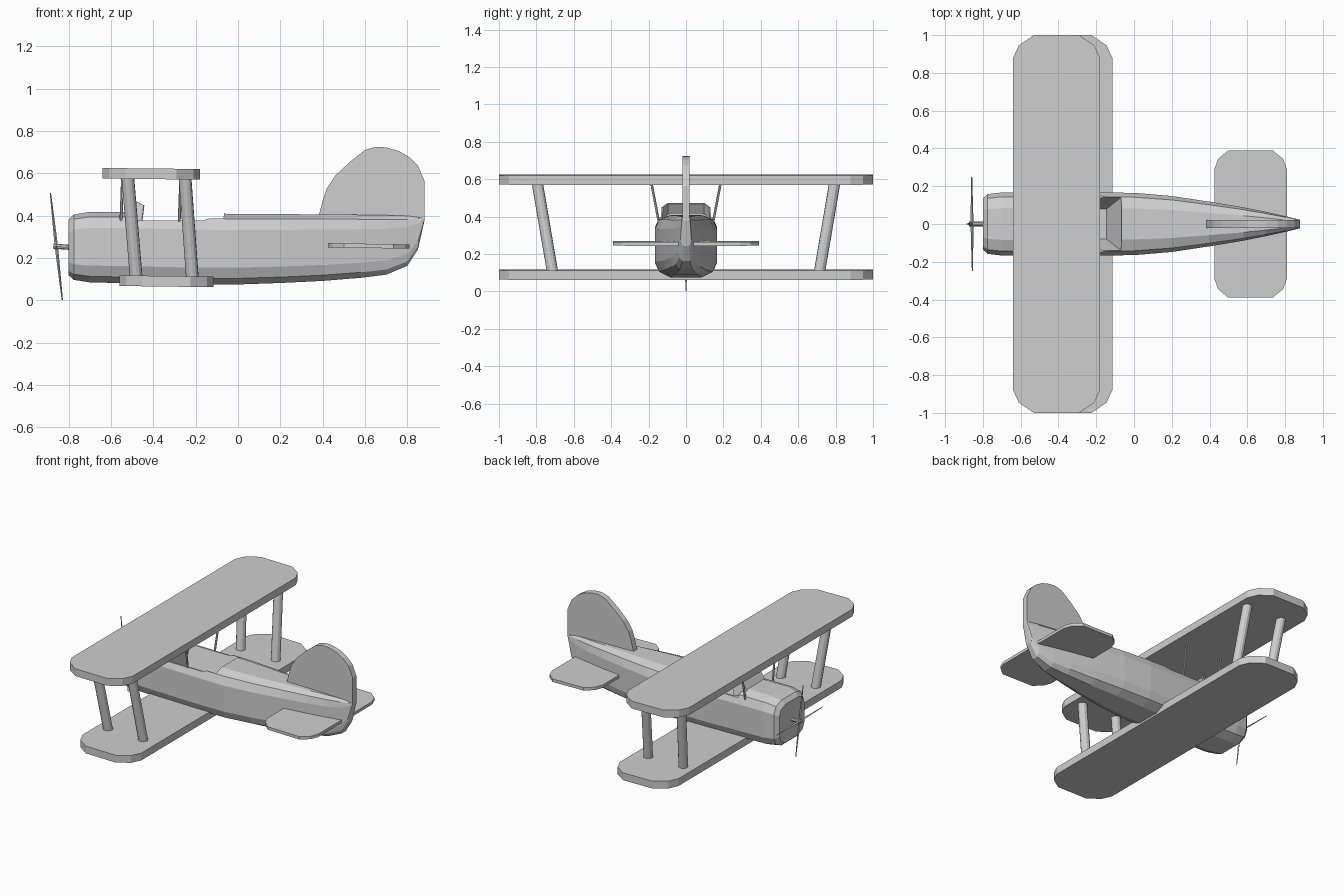
import bpy, bmesh, math
from mathutils import Vector

if "Cube" in bpy.data.objects:
    bpy.data.objects.remove(bpy.data.objects["Cube"])

grey = bpy.data.materials.new("light grey")
grey.diffuse_color = (0.62, 0.62, 0.62, 1)
grey.use_nodes = True
grey.node_tree.nodes["Principled BSDF"].inputs["Base Color"].default_value = grey.diffuse_color


def make(name, bm):
    bmesh.ops.recalc_face_normals(bm, faces=bm.faces[:])
    me = bpy.data.meshes.new(name)
    bm.to_mesh(me)
    bm.free()
    me.materials.append(grey)
    ob = bpy.data.objects.new(name, me)
    bpy.context.collection.objects.link(ob)
    return ob


def loft(name, rings):
    """Skin a list of equal-length rings and cap both ends."""
    bm = bmesh.new()
    vs = [[bm.verts.new(p) for p in r] for r in rings]
    n = len(vs[0])
    for a, b in zip(vs, vs[1:]):
        for i in range(n):
            j = (i + 1) % n
            bm.faces.new((a[i], a[j], b[j], b[i]))
    bm.faces.new(vs[0])
    bm.faces.new(vs[-1])
    return make(name, bm)


def rod(name, a, b, r1, r2, sides):
    """Tapered rod from a to b."""
    a, b = Vector(a), Vector(b)
    rot = (b - a).to_track_quat('Z', 'Y')
    ring = [Vector((math.cos(t), math.sin(t), 0))
            for t in (2 * math.pi * i / sides for i in range(sides))]
    return loft(name, [[a + rot @ (v * r1) for v in ring],
                       [b + rot @ (v * r2) for v in ring]])


def slab(name, x0, x1, half, z_front, z_back, thick, cx, cy):
    """Flat wing with clipped corners, slightly tilted along x."""
    quarter = [(0, cy), (0.28 * cx, 0.45 * cy), (cx, 0)]
    tip = [(x0 + dx, half - dy) for dx, dy in quarter]
    tip += [(x1 - dx, half - dy) for dx, dy in reversed(quarter)]
    outline = tip + [(x, -y) for x, y in reversed(tip)]

    def z(x):
        return z_front + (z_back - z_front) * (x - x0) / (x1 - x0)
    return loft(name, [[(x, y, z(x)) for x, y in outline],
                       [(x, y, z(x) + thick) for x, y in outline]])


# Fuselage: rounded box section along x (x, half width, bottom, top)
half_sec = [(0.50, 1.0), (0.86, 0.86), (1.0, 0.55), (1.0, -0.5),
            (0.86, -0.80), (0.5, -0.97)]
section = half_sec + [(-y, z) for y, z in reversed(half_sec)]
stations = [(-0.80, 0.135, 0.115, 0.38), (-0.775, 0.158, 0.092, 0.405),
            (-0.70, 0.167, 0.080, 0.418), (-0.50, 0.167, 0.075, 0.418),
            (-0.25, 0.167, 0.070, 0.412), (0.0, 0.165, 0.070, 0.408),
            (0.20, 0.148, 0.077, 0.407), (0.40, 0.118, 0.087, 0.406),
            (0.58, 0.088, 0.102, 0.404), (0.70, 0.064, 0.117, 0.402),
            (0.80, 0.042, 0.160, 0.399), (0.85, 0.030, 0.240, 0.397),
            (0.88, 0.022, 0.375, 0.395)]
fuselage = loft("fuselage", [
    [(x, w * y, (lo + hi) / 2 + (hi - lo) / 2 * z) for y, z in section]
    for x, w, lo, hi in stations])

# Cockpit: lowered rim, then a pit with sloping walls
rim = [(-0.50, 0.376), (-0.17, 0.376), (-0.055, 0.412), (-0.055, 0.6), (-0.50, 0.6)]
cut_rim = loft("rim_cutter", [[(x, y, z) for x, z in rim] for y in (-0.3, 0.3)])
cut_pit = loft("pit_cutter", [
    [(-0.46, -0.08, 0.22), (-0.145, -0.08, 0.22), (-0.145, 0.08, 0.22), (-0.46, 0.08, 0.22)],
    [(-0.46, -0.14, 0.38), (-0.07, -0.14, 0.38), (-0.07, 0.14, 0.38), (-0.46, 0.14, 0.38)],
    [(-0.46, -0.14, 0.5), (-0.05, -0.14, 0.5), (-0.05, 0.14, 0.5), (-0.46, 0.14, 0.5)]])
bpy.context.view_layer.objects.active = fuselage
for cutter in (cut_rim, cut_pit):
    mod = fuselage.modifiers.new("cut", 'BOOLEAN')
    mod.operation, mod.object, mod.solver = 'DIFFERENCE', cutter, 'EXACT'
    bpy.ops.object.modifier_apply(modifier=mod.name)
    bpy.data.objects.remove(cutter)

# Windscreen: centre pane with swept side panes
low = [(-0.455, -0.135, 0.37), (-0.545, -0.10, 0.39), (-0.545, 0.10, 0.39), (-0.455, 0.135, 0.37)]
top = [(-0.445, -0.13, 0.45), (-0.49, -0.10, 0.472), (-0.49, 0.10, 0.472), (-0.445, 0.13, 0.45)]
bm = bmesh.new()
lv, tv = [bm.verts.new(p) for p in low], [bm.verts.new(p) for p in top]
for i in range(3):
    bm.faces.new((lv[i], lv[i + 1], tv[i + 1], tv[i]))
make("windscreen", bm).modifiers.new("thickness", 'SOLIDIFY').thickness = 0.008

# Wings and tailplane
slab("upper_wing", -0.64, -0.18, 1.0, 0.575, 0.57, 0.05, 0.11, 0.12)
slab("lower_wing", -0.56, -0.115, 1.0, 0.068, 0.062, 0.05, 0.11, 0.12)
slab("tailplane", 0.425, 0.81, 0.39, 0.25, 0.244, 0.02, 0.075, 0.10)

# Tail fin
fin = [(0.38, 0.395), (0.40, 0.47), (0.42, 0.53), (0.46, 0.59), (0.53, 0.655),
       (0.60, 0.71), (0.65, 0.725), (0.70, 0.722), (0.76, 0.705), (0.81, 0.675),
       (0.85, 0.635), (0.88, 0.565), (0.88, 0.38)]
loft("tail_fin", [[(x, y, z) for x, z in fin] for y in (-0.02, 0.02)])

# Struts between the wings, and thin struts over the fuselage
for side, s in (("left", -1), ("right", 1)):
    for place, xt, xb in (("front", -0.52, -0.48), ("rear", -0.25, -0.215)):
        rod(f"{place}_{side}_wing_strut", (xt, s * 0.795, 0.58), (xb, s * 0.713, 0.10),
            0.03, 0.03, 12)
    for place, xt in (("front", -0.545), ("rear", -0.27)):
        rod(f"{place}_{side}_body_strut", (xt, s * 0.185, 0.58), (xt - 0.008, s * 0.143, 0.36),
            0.007, 0.007, 6)

# Propeller: shaft and four slim tilted blades
hub = Vector((-0.8575, 0, 0.254))
rod("propeller_shaft", (-0.872, 0, 0.256), (-0.79, 0, 0.25), 0.012, 0.012, 8)
for i, d in enumerate([(-0.028, 0, 0.252), (0.028, 0, -0.252),
                       (-0.002, 0.25, 0), (0.002, -0.25, 0)]):
    rod(f"propeller_blade_{i + 1}", hub, hub + Vector(d), 0.008, 0.003, 4)
